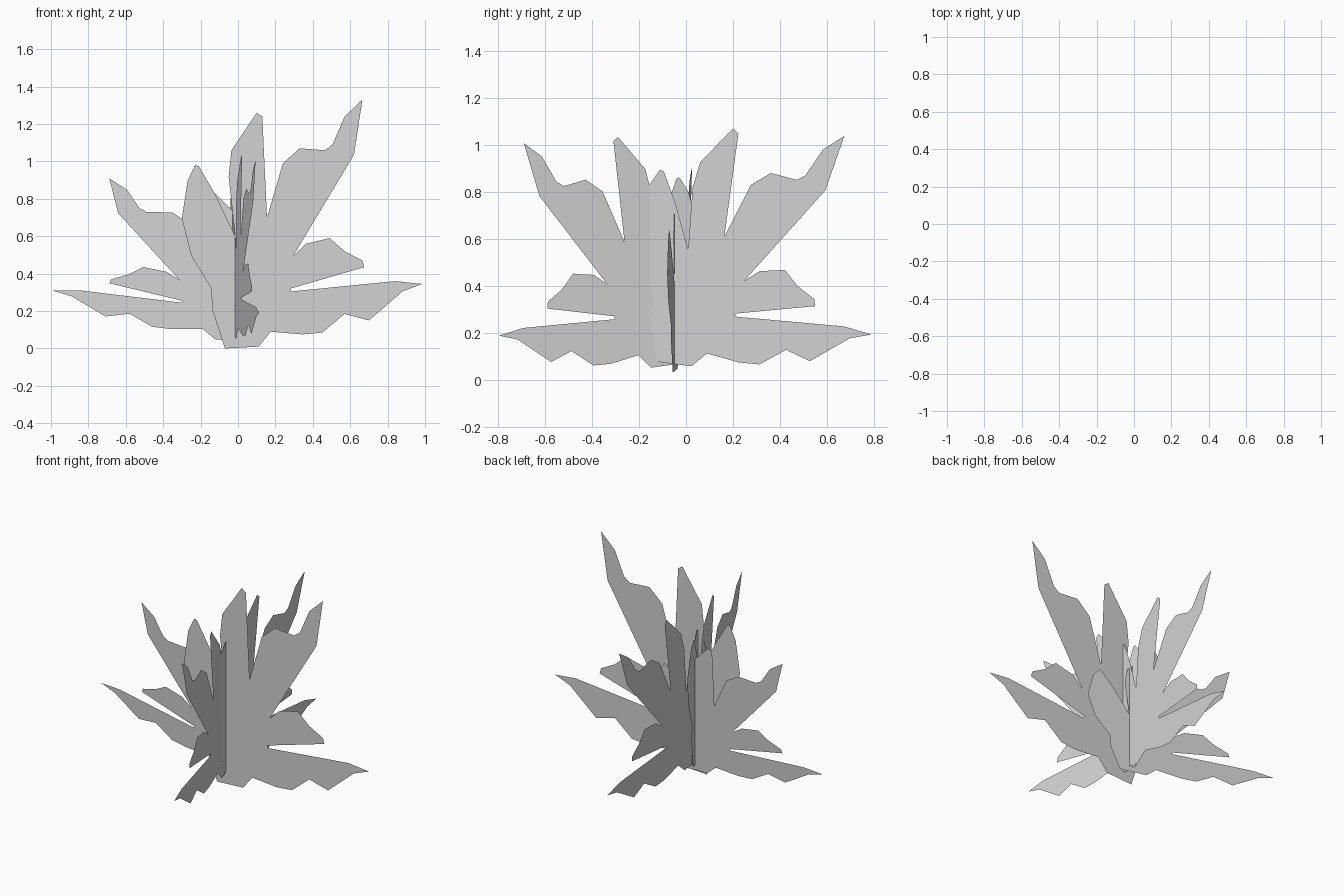
import bpy
import bmesh
from mathutils import Vector

cube = bpy.data.objects.get("Cube")
if cube:
    bpy.data.objects.remove(cube, do_unlink=True)

# One flat grey for every leaf
grey = bpy.data.materials.new("pale_grey")
grey.use_nodes = True
grey.diffuse_color = (0.65, 0.65, 0.65, 1)
grey.node_tree.nodes["Principled BSDF"].inputs["Base Color"].default_value = grey.diffuse_color

# Leaf outline, lobe by lobe, as (across, up)
stem_base = [(-.07, 0), (.11, .01)]
low_lobe = [(.175, .09), (.345, .075), (.45, .085), (.57, .185), (.7, .15),
            (.88, .305), (.985, .345), (.84, .36), (.285, .305)]
middle_lobe = [(.28, .32), (.675, .435), (.665, .47), (.57, .52),
               (.49, .59), (.365, .56), (.295, .495)]
high_lobe = [(.62, 1.035), (.665, 1.33), (.57, 1.24), (.505, 1.09),
             (.465, 1.06), (.33, 1.07), (.24, .99), (.155, .7)]
centre_lobe = [(.13, 1.24), (.1, 1.26), (-.035, 1.06), (-.05, .92), (-.015, .6)]
inner_lobe = [(-.125, .83), (-.21, .975), (-.23, .98), (-.27, .895),
              (-.3, .695), (-.25, .495), (-.145, .325), (-.135, .2)]
outline = stem_base + low_lobe + middle_lobe + high_lobe + centre_lobe + inner_lobe


def add_leaf(name, base, heading, across_row, up_row):
    """Place the shared outline on an upright plane through base, running along heading.

    Each row holds (across factor, up factor, offset) for stretching and leaning the leaf.
    """
    base, heading = Vector(base), Vector(heading)
    upward = Vector((0, 0, 1))
    bm = bmesh.new()
    corners = []
    for across, up in outline:
        shape = Vector((across, up, 1))
        place = base + heading * shape.dot(Vector(across_row)) + upward * shape.dot(Vector(up_row))
        corners.append(bm.verts.new(place))
    bm.faces.new(corners)
    bm.normal_update()
    mesh = bpy.data.meshes.new(name)
    bm.to_mesh(mesh)
    bm.free()
    mesh.materials.append(grey)
    leaf = bpy.data.objects.new(name, mesh)
    bpy.context.scene.collection.objects.link(leaf)
    return leaf


# Four leaves fanning out around the middle
add_leaf("left_leaf", base=(0, -.107, 0), heading=(1, 0, 0),
         across_row=(1, 0, 0), up_row=(0, 1, 0))
add_leaf("right_leaf", base=(0, -.05, 0), heading=(-1, .11, 0),
         across_row=(.99, .013, .013), up_row=(.057, .628, .037))
add_leaf("front_leaf", base=(-.037, 0, 0), heading=(.19, -1, 0),
         across_row=(.693, .119, .071), up_row=(-.145, .785, .062))
add_leaf("back_leaf", base=(-.008, 0, 0), heading=(0, 1, 0),
         across_row=(.818, .149, -.068), up_row=(-.155, .808, .069))
